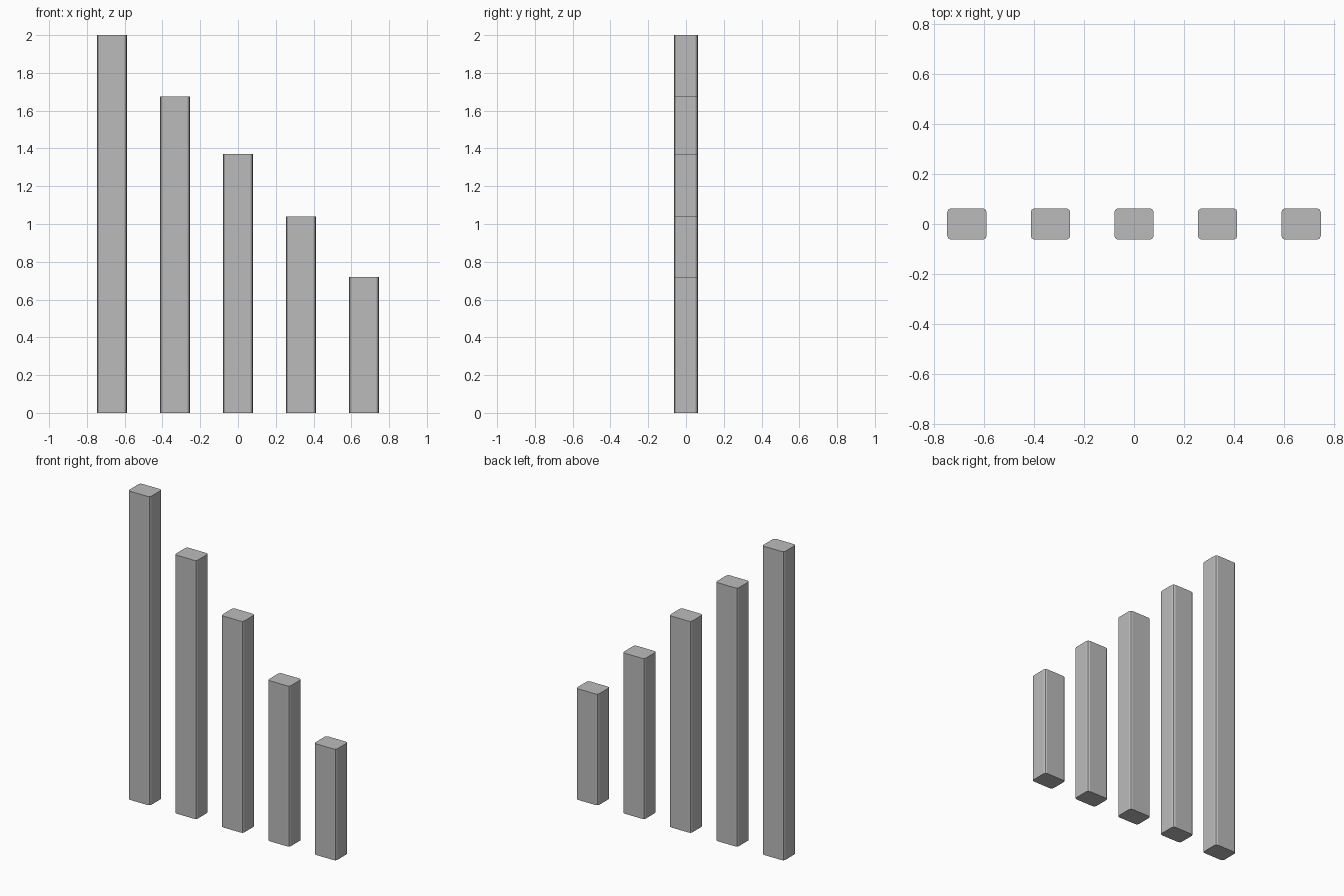
import bpy, bmesh

if "Cube" in bpy.data.objects:
    bpy.data.objects.remove(bpy.data.objects["Cube"])

WIDTH, DEPTH, SPACING, CORNER = 0.157, 0.125, 0.3335, 0.015
HEIGHTS = [2.0, 1.675, 1.37, 1.04, 0.72]

grey = bpy.data.materials.new("plain grey")
grey.diffuse_color = (0.5, 0.5, 0.5, 1)
grey.use_nodes = True
grey.node_tree.nodes["Principled BSDF"].inputs["Base Color"].default_value = grey.diffuse_color


def bar(name, x, height):
    """Upright bar with its four vertical edges rounded."""
    bm = bmesh.new()
    bmesh.ops.create_cube(bm, size=1)
    for v in bm.verts:
        v.co.x *= WIDTH
        v.co.y *= DEPTH
        v.co.z = (v.co.z + 0.5) * height
    upright = [e for e in bm.edges if abs(e.verts[0].co.z - e.verts[1].co.z) > 0.1]
    bmesh.ops.bevel(bm, geom=upright, offset=CORNER, segments=2,
                    profile=0.5, affect='EDGES')
    mesh = bpy.data.meshes.new(name)
    bm.to_mesh(mesh)
    bm.free()
    mesh.materials.append(grey)
    obj = bpy.data.objects.new(name, mesh)
    obj.location.x = x
    bpy.context.collection.objects.link(obj)


# Row of five bars stepping down from left to right
for i, h in enumerate(HEIGHTS):
    bar(f"bar_{i + 1}", (i - 2) * SPACING, h)
